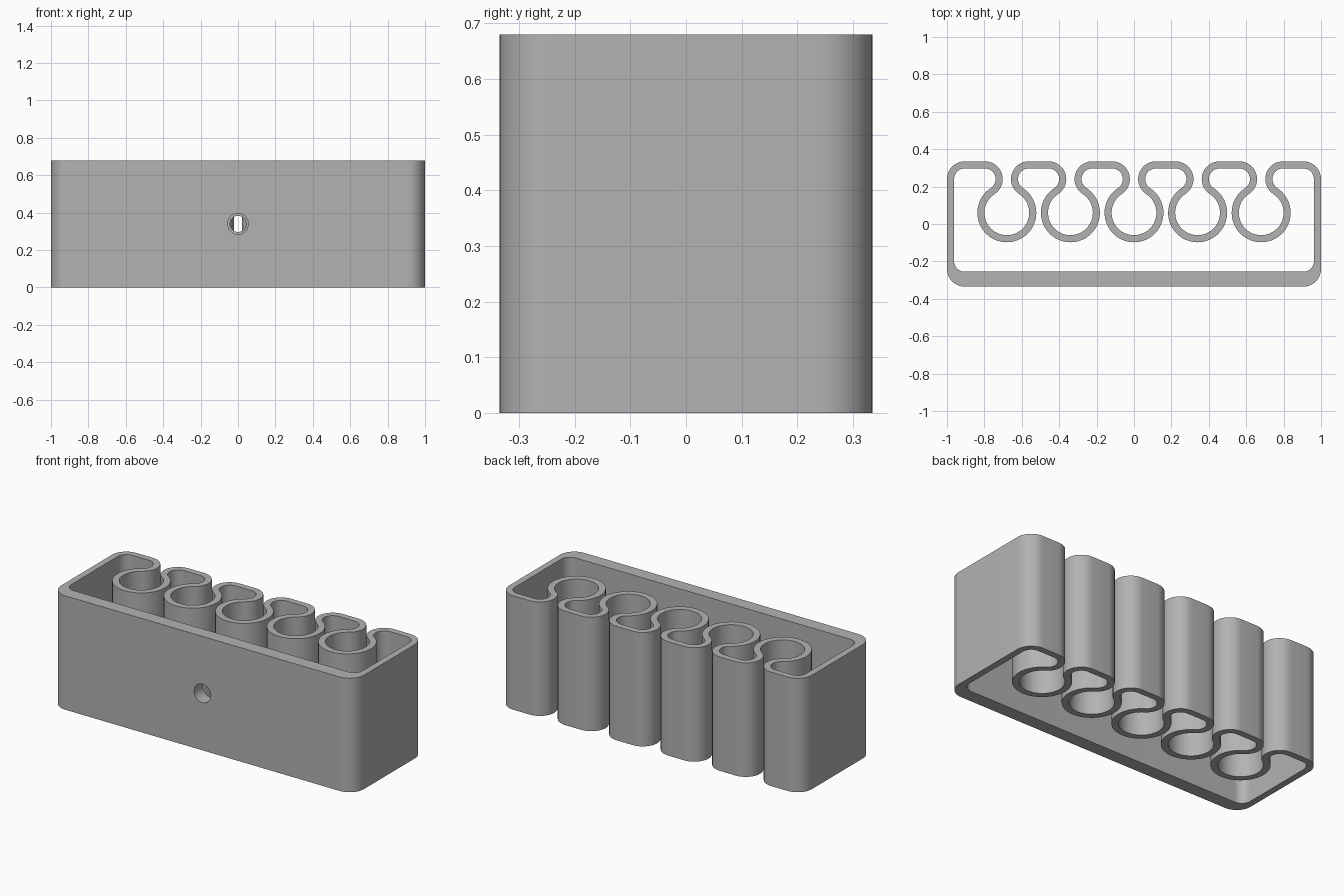
import bpy, bmesh
from math import sin, cos, radians, degrees, atan2, hypot, pi

if "Cube" in bpy.data.objects:
    bpy.data.objects.remove(bpy.data.objects["Cube"], do_unlink=True)

HEIGHT, HALF_X, HALF_Y = 0.68, 1.0, 0.335
WALL, FRONT_WALL = 0.038, 0.08
PITCH, CLIP_Y, CLIP_R = 0.34, 0.06, 0.12
LOBE_X, LOBE_Y, LOBE_R = 0.117, 0.24, 0.095

grey = bpy.data.materials.new("grey plastic")
grey.use_nodes = True
colour = (0.45, 0.45, 0.45, 1)
grey.diffuse_color = colour
grey.node_tree.nodes["Principled BSDF"].inputs["Base Color"].default_value = colour


def arc(cx, cy, r, start, end, steps):
    angles = [radians(start + (end - start) * i / steps) for i in range(steps + 1)]
    return [(cx + r * cos(a), cy + r * sin(a)) for a in angles]


def outline(inset, front_inset):
    """Wall outline, anticlockwise; the two outlines have matching points."""
    tilt = degrees(atan2(LOBE_Y - CLIP_Y, LOBE_X))
    ring = hypot(LOBE_X, LOBE_Y - CLIP_Y) - LOBE_R + inset
    lobe = LOBE_R - inset
    cx, cy = HALF_X - LOBE_R, -HALF_Y + front_inset + lobe
    pts = arc(-cx, cy, lobe, 180, 270, 12) + arc(cx, cy, lobe, 270, 360, 12)
    pts += arc(cx, LOBE_Y, lobe, 0, 90, 12)
    # each clip: lobe end, round socket, lobe end
    for i in (2, 1, 0, -1, -2):
        x = i * PITCH
        pts += arc(x + LOBE_X, LOBE_Y, lobe, 90, 180 + tilt, 18)
        pts += arc(x, CLIP_Y, ring, tilt, -180 - tilt, 48)[1:-1]
        pts += arc(x - LOBE_X, LOBE_Y, lobe, -tilt, 90, 18)
    return pts + arc(-cx, LOBE_Y, lobe, 90, 180, 12)


# Continuous wall, open at top and bottom
bm = bmesh.new()
loops = [[bm.verts.new((x, y, z)) for x, y in outline(*ins)]
         for ins, z in (((0, 0), 0), ((0, 0), HEIGHT),
                        ((WALL, FRONT_WALL), HEIGHT), ((WALL, FRONT_WALL), 0))]
n = len(loops[0])
for k in range(4):
    a, b = loops[k], loops[(k + 1) % 4]
    for i in range(n):
        j = (i + 1) % n
        bm.faces.new((a[i], a[j], b[j], b[i]))
bmesh.ops.recalc_face_normals(bm, faces=bm.faces)
mesh = bpy.data.meshes.new("clip_holder")
bm.to_mesh(mesh)
bm.free()
holder = bpy.data.objects.new("clip_holder", mesh)
bpy.context.collection.objects.link(holder)
mesh.materials.append(grey)


def drill(name, r, y0, y1):
    """Cut a round hole along y at mid height."""
    bpy.ops.mesh.primitive_cylinder_add(vertices=48, radius=r, depth=y1 - y0,
                                        location=(0, (y0 + y1) / 2, HEIGHT / 2),
                                        rotation=(pi / 2, 0, 0))
    cutter = bpy.context.object
    cutter.name = name
    cutter.hide_render = True
    cutter.data.materials.append(grey)
    mod = holder.modifiers.new(name, 'BOOLEAN')
    mod.operation, mod.solver, mod.object = 'DIFFERENCE', 'EXACT', cutter
    bpy.context.view_layer.objects.active = holder
    bpy.ops.object.modifier_apply(modifier=name)
    bpy.data.objects.remove(cutter, do_unlink=True)


# Screw access through the front wall, smaller hole through the middle socket
drill("front_hole", 0.055, -0.4, -0.2)
drill("socket_hole", 0.043, -0.16, 0.0)

bpy.ops.object.select_all(action='DESELECT')
holder.select_set(True)
bpy.context.view_layer.objects.active = holder
bpy.ops.object.shade_smooth_by_angle(angle=radians(30))
